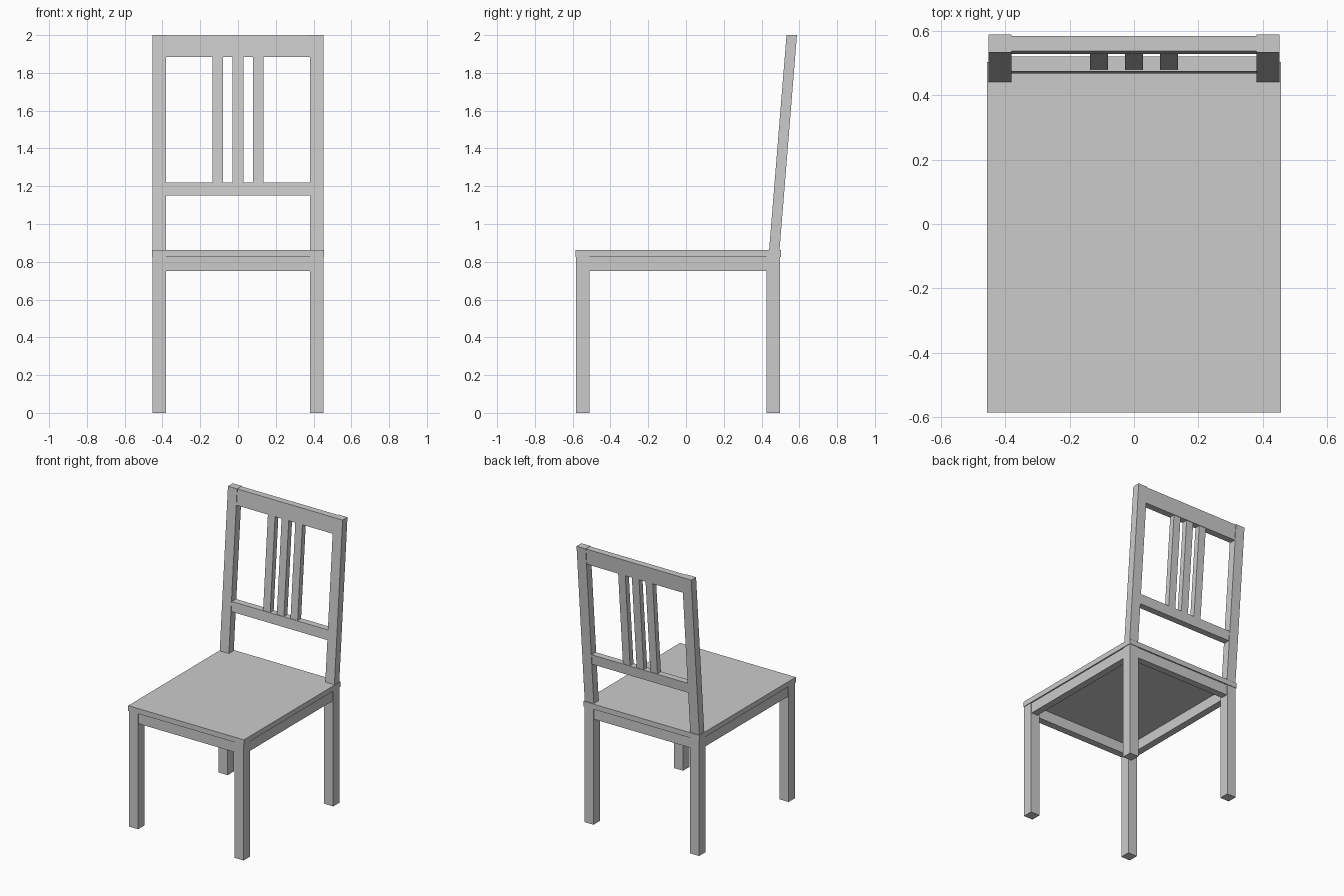
import bpy
import bmesh

cube = bpy.data.objects.get("Cube")
if cube:
    bpy.data.objects.remove(cube, do_unlink=True)

grey = bpy.data.materials.new("plain grey")
grey.use_nodes = True
colour = (0.6, 0.6, 0.6, 1)
grey.diffuse_color = colour
grey.node_tree.nodes["Principled BSDF"].inputs["Base Color"].default_value = colour

SEAT_TOP = 0.862
LEAN = 0.081  # backward shift of the backrest per unit of height


def box(name, x, y, z, lean=0.0):
    """Box between coordinate ranges, optionally sheared backwards above the seat."""
    bm = bmesh.new()
    bmesh.ops.create_cube(bm, size=1)
    for v in bm.verts:
        v.co = [r[0] if c < 0 else r[1] for c, r in zip(v.co, (x, y, z))]
        v.co.y += lean * (v.co.z - SEAT_TOP)
    mesh = bpy.data.meshes.new(name)
    bm.to_mesh(mesh)
    bm.free()
    mesh.materials.append(grey)
    obj = bpy.data.objects.new(name, mesh)
    bpy.context.collection.objects.link(obj)
    return obj


# Seat board
box("seat", (-0.456, 0.456), (-0.585, 0.502), (0.825, SEAT_TOP))

# Legs, side aprons and leaning back posts, mirrored left and right
for side, s in (("left", 1), ("right", -1)):
    def across(a, b):
        return sorted((s * a, s * b))

    post_x = across(0.38, 0.452)
    box(f"front_leg_{side}", post_x, (-0.582, -0.51), (0, 0.825))
    box(f"back_leg_{side}", post_x, (0.427, 0.498), (0, 0.825))
    box(f"side_apron_{side}", across(0.397, 0.447), (-0.51, 0.427), (0.75, 0.825))
    box(f"back_post_{side}", post_x, (0.44, 0.495), (SEAT_TOP, 2), LEAN)

# Front and back aprons
box("front_apron", (-0.38, 0.38), (-0.577, -0.527), (0.75, 0.825))
box("back_apron", (-0.38, 0.38), (0.443, 0.493), (0.75, 0.825))

# Backrest rails
rail_y = (0.444, 0.491)
box("top_rail", (-0.38, 0.38), rail_y, (1.885, 1.998), LEAN)
box("lower_rail", (-0.38, 0.38), rail_y, (1.15, 1.22), LEAN)

# Three backrest slats
for name, x in (("left", 0.108), ("middle", 0), ("right", -0.108)):
    box(f"slat_{name}", (x - 0.028, x + 0.028), (0.448, 0.487), (1.22, 1.885), LEAN)
